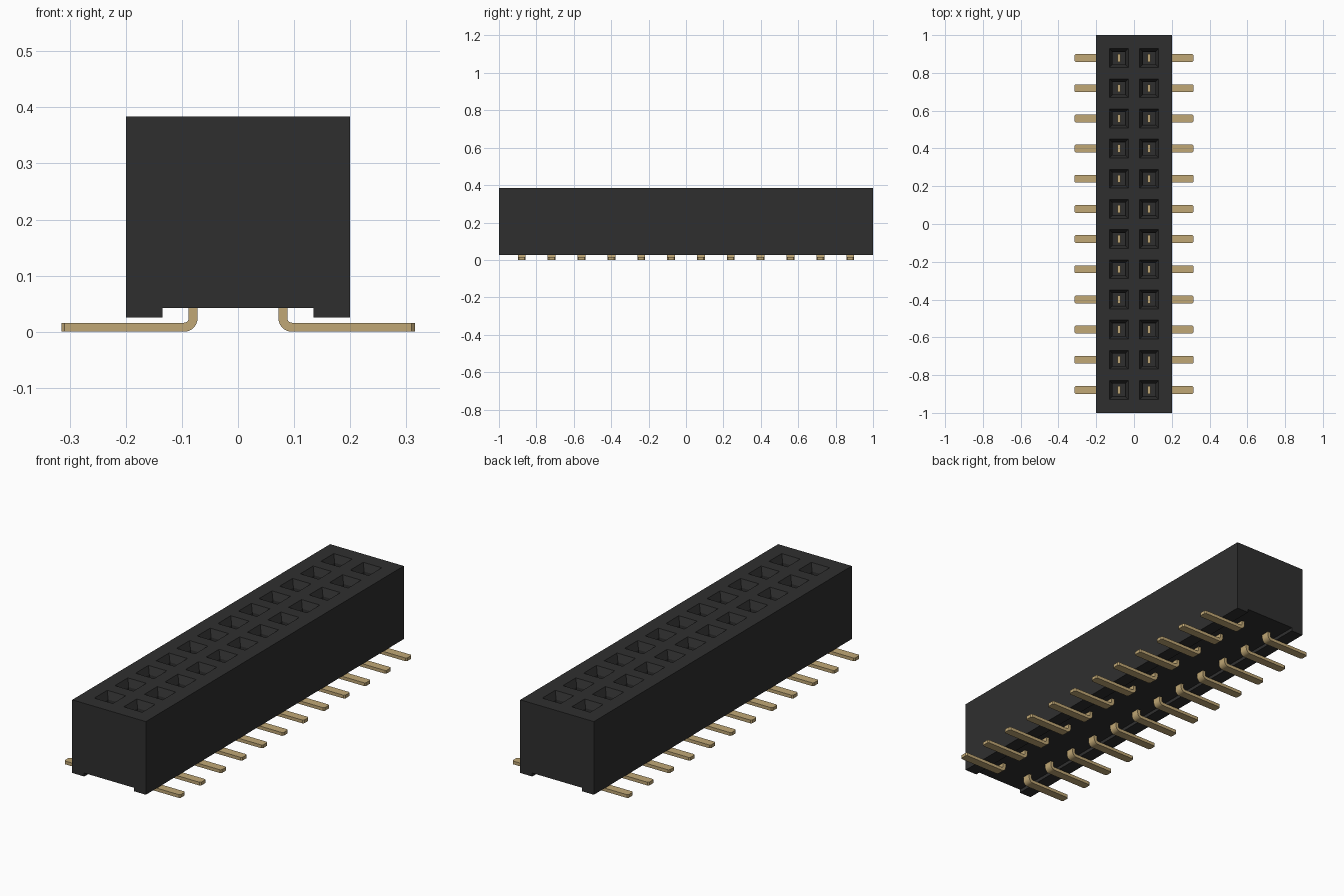
import bpy, bmesh, math
from mathutils import Vector

cube = bpy.data.objects.get("Cube")
if cube:
    bpy.data.objects.remove(cube, do_unlink=True)

ROWS, PITCH, COLUMN = 12, 0.1597, 0.08
FIRST = -PITCH * (ROWS - 1) / 2
ROW_Y = [FIRST + i * PITCH for i in range(ROWS)]
HALF_SOCKET = 0.05
TOP = 0.384


def material(name, rgb):
    m = bpy.data.materials.new(name)
    m.use_nodes = True
    m.diffuse_color = (*rgb, 1)
    m.node_tree.nodes["Principled BSDF"].inputs["Base Color"].default_value = (*rgb, 1)
    return m


def prism(points, y0, y1):
    """Extrude an x-z outline from y0 to y1."""
    bm = bmesh.new()
    face = bm.faces.new([bm.verts.new((x, y0, z)) for x, z in points])
    ext = bmesh.ops.extrude_face_region(bm, geom=[face])
    moved = [v for v in ext["geom"] if isinstance(v, bmesh.types.BMVert)]
    bmesh.ops.translate(bm, verts=moved, vec=(0, y1 - y0, 0))
    bmesh.ops.recalc_face_normals(bm, faces=bm.faces)
    return bm


def finish(bm, name, mat):
    mesh = bpy.data.meshes.new(name)
    bm.to_mesh(mesh)
    bm.free()
    mesh.materials.append(mat)
    obj = bpy.data.objects.new(name, mesh)
    bpy.context.collection.objects.link(obj)
    return obj


black = material("black plastic", (0.028, 0.028, 0.028))
gold = material("gold plating", (0.53, 0.39, 0.18))

# Housing: block with a shallow channel under it
half = [(0.2, TOP), (0.2, 0.025), (0.135, 0.025), (0.135, 0.042)]
bm = prism(half + [(-x, z) for x, z in reversed(half)], -1, 1)


def slice_at(axis, position):
    normal = Vector((0, 0, 0))
    normal[axis] = 1
    bmesh.ops.bisect_plane(bm, geom=bm.verts[:] + bm.edges[:] + bm.faces[:],
                           plane_co=normal * position, plane_no=normal)


for s in (-HALF_SOCKET, HALF_SOCKET):
    for x in (-COLUMN, COLUMN):
        slice_at(0, x + s)
    for y in ROW_Y:
        slice_at(1, y + s)

# Sockets: tapered lead-in, then a straight shaft
bm.normal_update()
sockets = []
for f in bm.faces:
    c = f.calc_center_median()
    if (f.normal.z > 0.9 and c.z > TOP - 0.01 and abs(abs(c.x) - COLUMN) < 0.01
            and min(abs(c.y - y) for y in ROW_Y) < 0.01):
        sockets.append(f)
bmesh.ops.inset_individual(bm, faces=sockets, thickness=0.023, depth=-0.035)
bmesh.ops.inset_individual(bm, faces=sockets, thickness=0.0005, depth=-0.25)
finish(bm, "housing", black)

# Contact: upright blade bent outward into a flat foot
INNER, OUTER, THICK, TIP, BLADE_TOP = 0.072, 0.088, 0.016, 0.315, 0.25
R = 0.008
cx, cz = OUTER + R, THICK + R
arc = [math.pi * (1 + i / 12) for i in range(7)]
outside = [(cx + cz * math.cos(a), cz + cz * math.sin(a)) for a in arc]
inside = [(cx + R * math.cos(a), cz + R * math.sin(a)) for a in reversed(arc)]
outline = ([(INNER, BLADE_TOP)] + outside + [(TIP, 0), (TIP, THICK)]
           + inside + [(OUTER, BLADE_TOP)])
bm = prism(outline, FIRST - 0.021, FIRST + 0.021)
corners = [e for e in bm.edges if all(v.co.x > TIP - 0.001 for v in e.verts)
           and abs(e.verts[0].co.z - e.verts[1].co.z) > 0.01]
bmesh.ops.bevel(bm, geom=corners, offset=0.006, segments=1, affect='EDGES')
contacts = finish(bm, "contacts", gold)

bpy.ops.object.select_all(action='DESELECT')
contacts.select_set(True)
bpy.context.view_layer.objects.active = contacts
bpy.ops.object.shade_smooth_by_angle(angle=math.radians(30))

# Repeat along the housing and mirror to the other side
array = contacts.modifiers.new("rows", 'ARRAY')
array.count = ROWS
array.use_relative_offset = False
array.use_constant_offset = True
array.constant_offset_displace = (0, PITCH, 0)
mirror = contacts.modifiers.new("sides", 'MIRROR')
mirror.use_axis[0] = True
